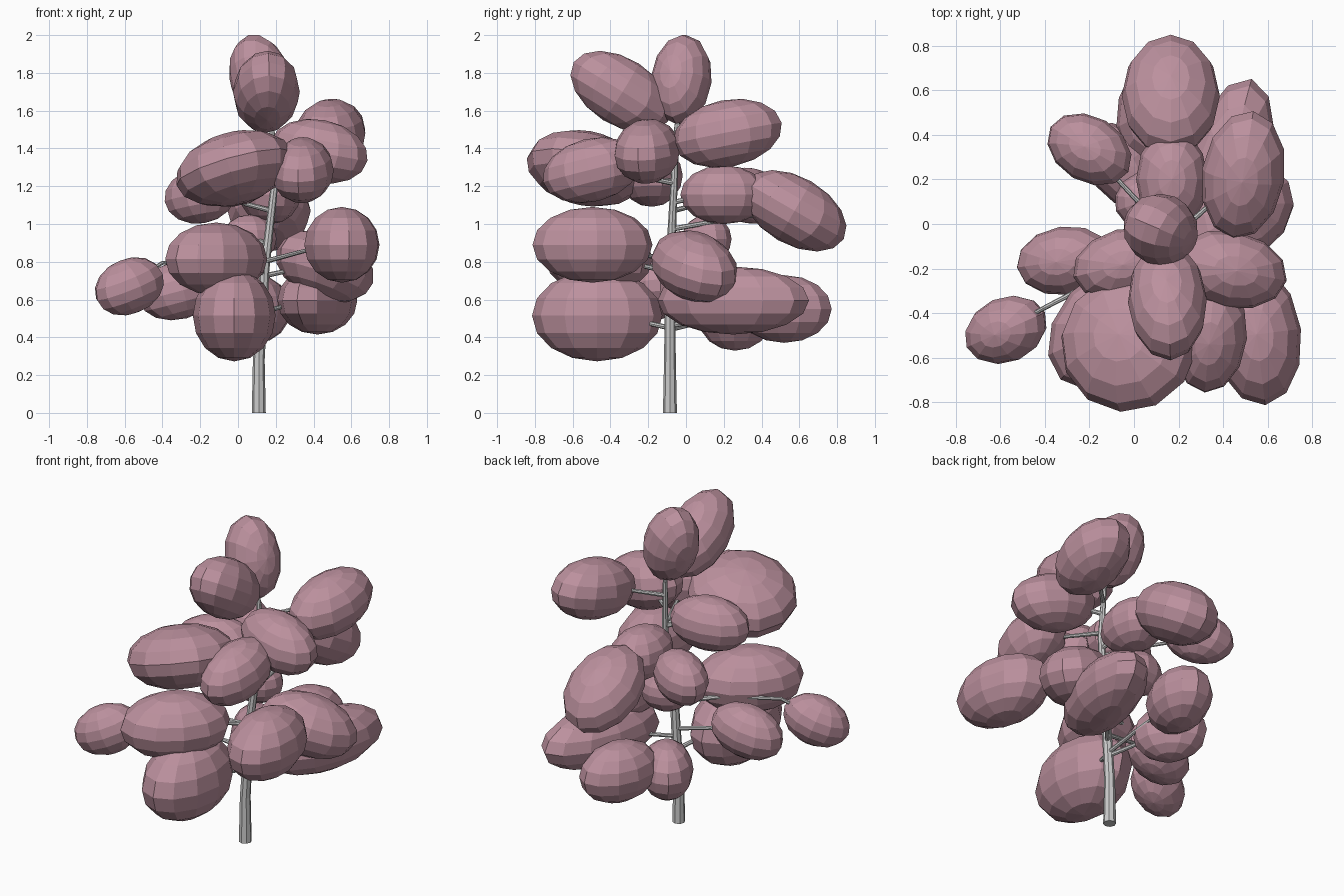
import bpy
from math import radians, hypot
from mathutils import Vector, Matrix

if "Cube" in bpy.data.objects:
    bpy.data.objects.remove(bpy.data.objects["Cube"])

pink = bpy.data.materials.new("blossom_pink")
pink.diffuse_color = (0.50, 0.28, 0.34, 1)
pink.use_nodes = True
pink.node_tree.nodes["Principled BSDF"].inputs["Base Color"].default_value = pink.diffuse_color


def blob(name, x, y, z, length, yaw, tilt=0, wide=1, tall=1):
    """Low-poly ellipsoid; its thickness follows from its half length."""
    thick = 0.08 + 0.33 * length
    bpy.ops.mesh.primitive_uv_sphere_add(segments=12, ring_count=8, radius=1)
    o = bpy.context.object
    o.name = name
    turn = Matrix.Rotation(radians(yaw), 4, 'Z') @ Matrix.Rotation(radians(-tilt), 4, 'Y')
    size = Matrix.Diagonal((length, thick * wide, thick * tall, 1))
    o.data.transform(Matrix.Translation((x, y, z)) @ turn @ size)
    o.data.materials.append(pink)


def limb(name, points, r0, r1):
    """Eight-sided tube through the points, tapering from r0 to r1."""
    cu = bpy.data.curves.new(name, 'CURVE')
    cu.dimensions = '3D'
    cu.bevel_depth = 1
    cu.bevel_resolution = 2
    cu.use_fill_caps = True
    s = cu.splines.new('POLY')
    s.points.add(len(points) - 1)
    for i, (p, co) in enumerate(zip(s.points, points)):
        p.co = (*co, 1)
        p.radius = r0 + (r1 - r0) * i / (len(points) - 1)
    s.use_smooth = False
    o = bpy.data.objects.new(name, cu)
    bpy.context.collection.objects.link(o)
    bpy.ops.object.select_all(action='DESELECT')
    o.select_set(True)
    bpy.context.view_layer.objects.active = o
    bpy.ops.object.convert(target='MESH')


# Trunk
trunk = [Vector(p) for p in ((0.11, -0.085, 0), (0.11, -0.085, 0.28), (0.14, -0.085, 0.75),
                             (0.19, -0.065, 1.18), (0.18, -0.05, 1.5), (0.11, -0.02, 1.77))]
limb("trunk", trunk, 0.037, 0.008)


def trunk_at(h):
    for a, b in zip(trunk, trunk[1:]):
        if a.z <= h <= b.z:
            return a.lerp(b, (h - a.z) / (b.z - a.z))
    return trunk[-1]


# Foliage clumps from top to bottom: x, y, z, half length, yaw, tilt, width and height factors
clumps = [
    (0.12, -0.025, 1.765, 0.245, 157, 73),
    (0.15, -0.345, 1.70, 0.295, -87, 32),
    (0.49, 0.22, 1.48, 0.295, 81, 11, 1.05),
    (0.43, -0.205, 1.385, 0.265, -11, -11, 1.04),
    (0.34, -0.50, 1.285, 0.265, 85, 14),
    (-0.02, -0.53, 1.295, 0.32, -36, 19, 1.72),
    (-0.04, -0.18, 1.25, 0.24, 14, 4),
    (0.17, 0.20, 1.155, 0.23, 90, 0, 1.03),
    (0.165, 0.575, 1.07, 0.30, 90, -30, 1.23),
    (-0.20, 0.335, 1.15, 0.205, -30, 10),
    (0.06, 0.11, 0.92, 0.15, 20),
    (0.55, -0.495, 0.89, 0.32, 97, 0, 1.08, 1.08),
    (0.46, 0.045, 0.775, 0.29, 32, -20, 1.2),
    (-0.115, -0.46, 0.815, 0.32, 48, 0, 1.23, 1.04),
    (-0.575, -0.475, 0.67, 0.20, 24, 22),
    (-0.31, -0.165, 0.65, 0.225, 8, 15),
    (0.42, 0.25, 0.595, 0.415, 75, 0, 0.87, 0.83),
    (0.10, 0.52, 0.55, 0.26, 75, 0, 1.05, 1.08),
    (-0.05, 0.26, 0.50, 0.215, 127, 0, 1, 1.13),
    (-0.02, -0.47, 0.515, 0.345, 90, 0, 1.13, 1.25),
]

# Foliage, each clump on a branch that rises from the trunk
for i, c in enumerate(clumps, 1):
    blob(f"foliage_{i:02d}", *c)
    tip = Vector(c[:3])
    reach = hypot(tip.x - 0.15, tip.y + 0.07)
    if 0.1 < reach < 0.7:
        base = trunk_at(tip.z - 0.15 * reach)
        mid = base.lerp(tip, 0.5) + Vector((0, 0, 0.01))
        limb(f"branch_{i:02d}", [base, mid, tip], 0.014, 0.008)

# Long exposed branch to the left clump
limb("left_branch", [(0.14, -0.09, 0.74), (-0.1, -0.22, 0.79),
                     (-0.4, -0.375, 0.795), (-0.57, -0.47, 0.69)], 0.016, 0.008)
